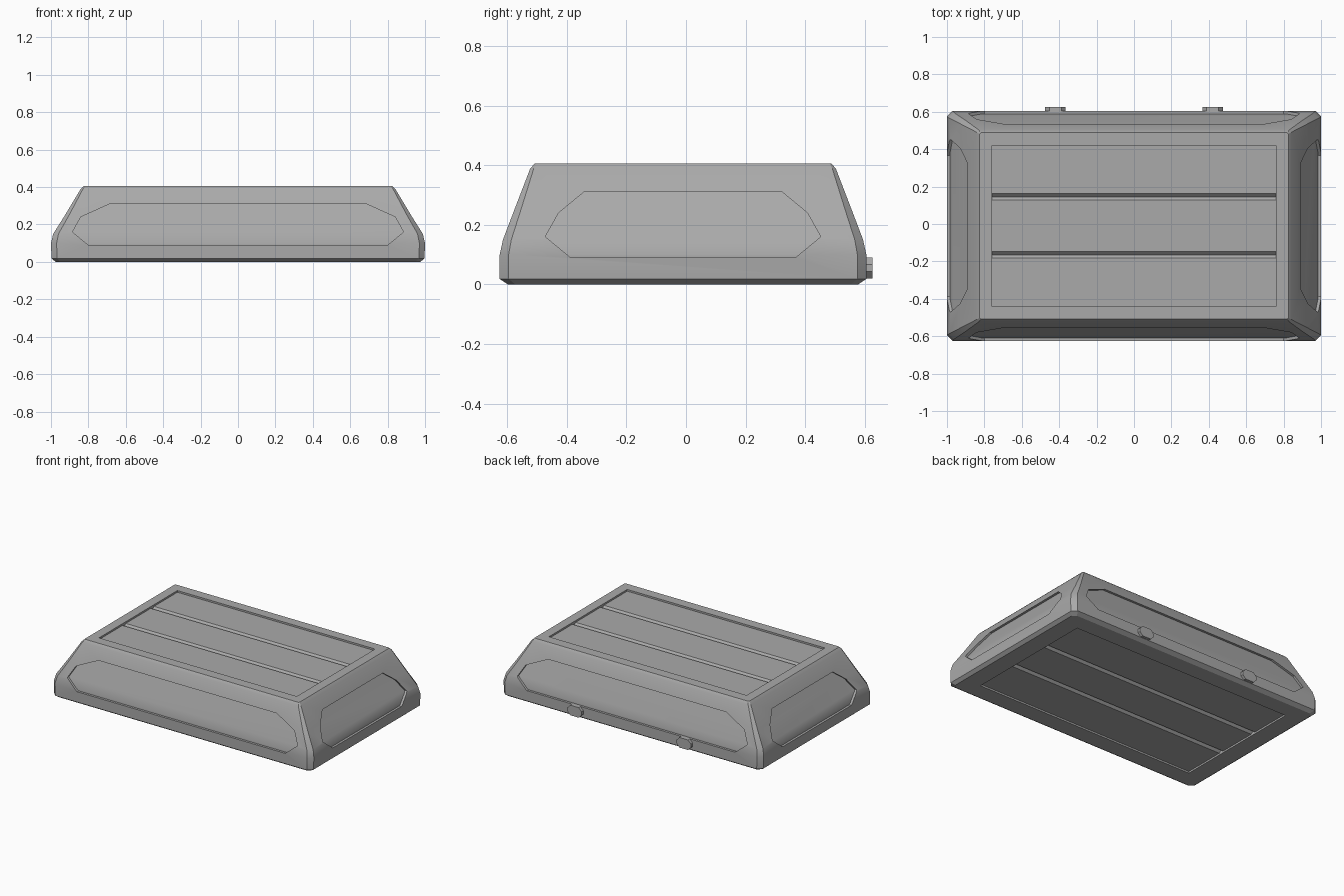
import bpy, bmesh

if "Cube" in bpy.data.objects:
    bpy.data.objects.remove(bpy.data.objects["Cube"], do_unlink=True)

CY = -0.01   # middle of the shell in depth

grey = bpy.data.materials.new("mid_grey")
grey.use_nodes = True
colour = (0.4, 0.4, 0.4, 1)
grey.diffuse_color = colour
grey.node_tree.nodes["Principled BSDF"].inputs["Base Color"].default_value = colour


def loft(name, rings):
    """Skin a stack of equal rings and cap both ends."""
    bm = bmesh.new()
    loops = [[bm.verts.new(p) for p in ring] for ring in rings]
    n = len(loops[0])
    for a, b in zip(loops, loops[1:]):
        for i in range(n):
            j = (i + 1) % n
            bm.faces.new((a[i], a[j], b[j], b[i]))
    bm.faces.new(loops[0][::-1])
    bm.faces.new(loops[-1])
    bmesh.ops.recalc_face_normals(bm, faces=bm.faces)
    mesh = bpy.data.meshes.new(name)
    bm.to_mesh(mesh)
    bm.free()
    mesh.materials.append(grey)
    obj = bpy.data.objects.new(name, mesh)
    bpy.context.collection.objects.link(obj)
    return obj


def prism(name, points, axis, start, end):
    """Extrude a flat outline along an axis."""
    def place(p, d):
        co = list(p)
        co.insert(axis, d)
        return co
    return loft(name, [[place(p, d) for p in points] for d in (start, end)])


def cut(target, cutter):
    """Subtract the cutter and bake the result."""
    mod = target.modifiers.new("cut", 'BOOLEAN')
    mod.operation, mod.solver, mod.object = 'DIFFERENCE', 'EXACT', cutter
    graph = bpy.context.evaluated_depsgraph_get()
    mesh = bpy.data.meshes.new_from_object(target.evaluated_get(graph))
    target.modifiers.clear()
    target.data = mesh


def discard(obj):
    bpy.data.objects.remove(obj, do_unlink=True)


# Shell profile: half width, half depth, height, corner chamfer
PROFILE = [(0.975, 0.588, 0, 0.025), (0.997, 0.615, 0.018, 0.03),
           (1.0, 0.615, 0.1, 0.03), (0.988, 0.604, 0.15, 0.028),
           (0.925, 0.566, 0.25, 0.022), (0.842, 0.513, 0.388, 0.012),
           (0.825, 0.498, 0.405, 0.006)]


def shell(name, inset=0):
    rings = []
    for w, d, z, c in PROFILE:
        w, d = w - inset, d - inset
        quarter = [(w, d - c), (w - c, d)]
        ring = quarter + [(-x, y) for x, y in quarter[::-1]]
        ring += [(-x, -y) for x, y in ring]
        rings.append([(x, y + CY, z) for x, y in ring])
    return loft(name, rings)


case = shell("case_shell")
core = shell("recess_core", 0.016)


# Eight-sided recessed panels that follow the slope of each wall
def panel_outline(offset, half):
    side = [(half - 0.085, 0.09), (half, 0.16),
            (half - 0.045, 0.24), (half - 0.13 - 0.07 * (half > 0.6), 0.31)]
    side += [(-u, z) for u, z in side[::-1]]
    return [(u + offset, z) for u, z in side]


for axis, half, offset, middle in ((1, 0.885, 0, CY), (0, 0.462, CY, 0)):
    for sign in (-1, 1):
        cutter = prism("panel_cutter", panel_outline(offset, half), axis,
                       middle + sign * 0.3, middle + sign * 1.2)
        cut(cutter, core)
        cut(case, cutter)
        discard(cutter)
discard(core)

# Sunken lid and base panels, each with two V grooves along the length
for level, inward, hx, hy in ((0.405, -1, 0.76, 0.43), (0, 1, 0.85, 0.47)):
    floor = level + inward * 0.012
    outline = [(-hx, CY - hy), (hx, CY - hy), (hx, CY + hy), (-hx, CY + hy)]
    cutter = prism("sunken_cutter", outline, 2, level - inward * 0.05, floor)
    cut(case, cutter)
    discard(cutter)
    for side in (-1, 1):
        y = CY + side * 0.155
        vee = [(y - 0.02, floor - inward * 0.002), (y, floor + inward * 0.018),
               (y + 0.02, floor - inward * 0.002)]
        cutter = prism("groove_cutter", vee, 0, -hx, hx)
        cut(case, cutter)
        discard(cutter)

# Two flat feet studs on the back wall
STUD = [(0.055, 0.012), (0.033, 0.035)]
STUD += [(-x, z) for x, z in STUD[::-1]]
STUD += [(-x, -z) for x, z in STUD]
studs = [prism(name, [(x + cx, z + 0.055) for x, z in STUD], 1, 0.59, 0.625)
         for name, cx in (("left_stud", 0.42), ("right_stud", -0.42))]

bpy.ops.object.select_all(action='DESELECT')
for obj in [case] + studs:
    obj.select_set(True)
bpy.context.view_layer.objects.active = case
bpy.ops.object.shade_smooth_by_angle(angle=0.4)
